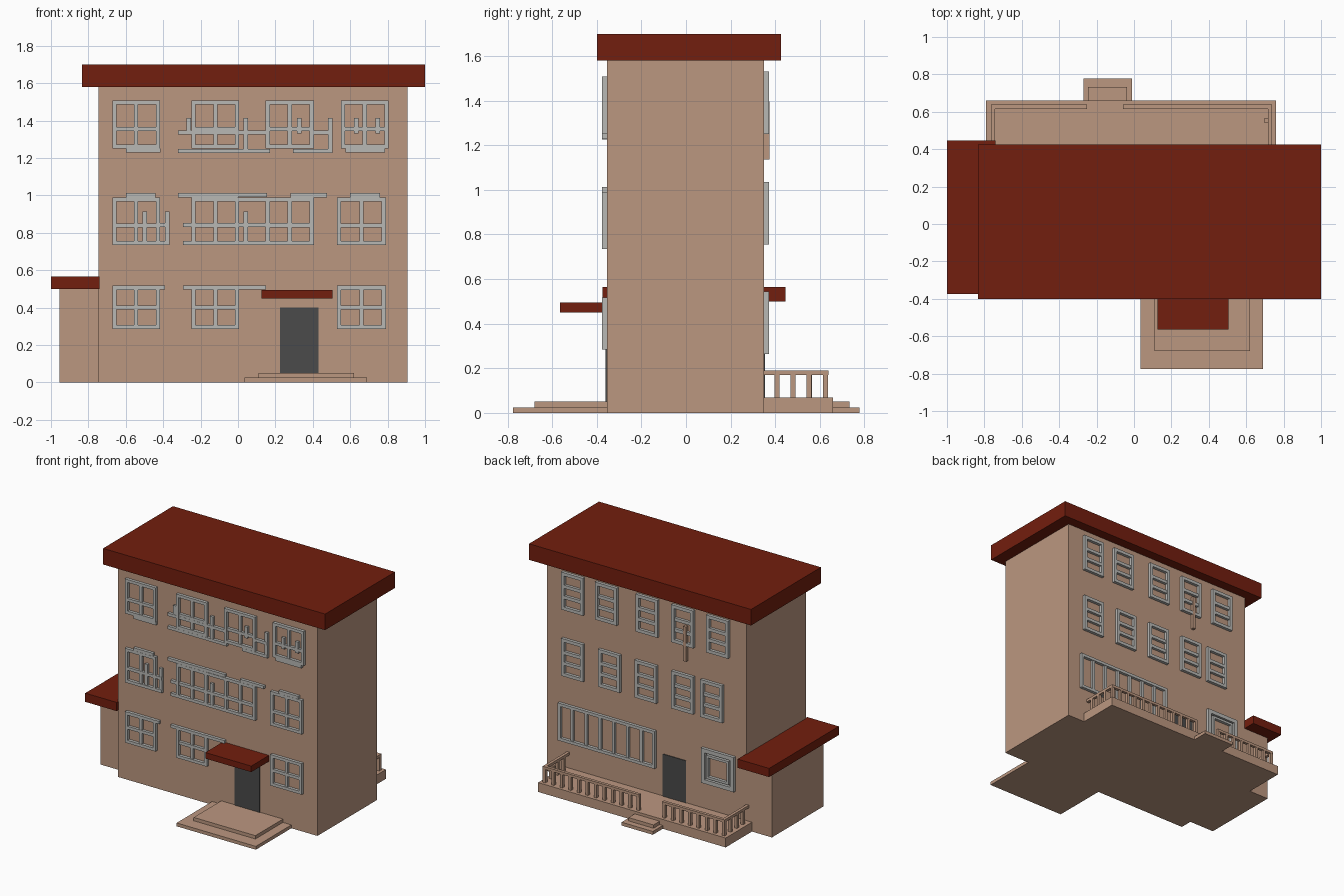
import bpy, bmesh
from mathutils import Matrix, Vector

if "Cube" in bpy.data.objects:
    bpy.data.objects.remove(bpy.data.objects["Cube"], do_unlink=True)


def material(name, rgb):
    m = bpy.data.materials.new(name)
    m.use_nodes = True
    m.diffuse_color = (*rgb, 1)
    bsdf = m.node_tree.nodes["Principled BSDF"]
    bsdf.inputs["Base Color"].default_value = (*rgb, 1)
    bsdf.inputs["Roughness"].default_value = 0.8
    return m


WALL = material("tan_plaster", (0.50, 0.31, 0.216))
ROOF = material("brick_red", (0.171, 0.013, 0.0044))
TRIM = material("light_grey", (0.48, 0.48, 0.46))
DOOR = material("charcoal", (0.069, 0.069, 0.069))


def boxes(name, mat, items):
    """One object from boxes given as (x0, x1, y0, y1, z0, z1)."""
    bm = bmesh.new()
    for x0, x1, y0, y1, z0, z1 in items:
        centre = Vector(((x0 + x1) / 2, (y0 + y1) / 2, (z0 + z1) / 2))
        size = Matrix.Diagonal((x1 - x0, y1 - y0, z1 - z0, 1))
        bmesh.ops.create_cube(bm, size=1, matrix=Matrix.Translation(centre) @ size)
    me = bpy.data.meshes.new(name)
    bm.to_mesh(me)
    bm.free()
    me.materials.append(mat)
    ob = bpy.data.objects.new(name, me)
    bpy.context.collection.objects.link(ob)
    return ob


FRONT, BACK = -0.355, 0.35


def span(side, depth):
    """y range of a plate lying on the front or back wall."""
    return (FRONT - depth, FRONT) if side == "front" else (BACK, BACK + depth)


def window(name, side, x0, x1, z0, z1, mullions=(), bars=(), t=0.022):
    y, yi = span(side, 0.022), span(side, 0.018)
    parts = [(x0, x1, *y, z0, z0 + t), (x0, x1, *y, z1 - t, z1),
             (x0, x0 + t, *y, z0 + t, z1 - t), (x1 - t, x1, *y, z0 + t, z1 - t)]
    parts += [(m - t / 2, m + t / 2, *yi, z0 + t, z1 - t) for m in mullions]
    parts += [(x0 + t, x1 - t, *span(side, 0.020), b - t / 2, b + t / 2) for b in bars]
    boxes(name, TRIM, parts)


# Main block, side annex and roofs
boxes("main_block", WALL, [(-0.745, 0.905, FRONT, BACK, 0, 1.585)])
boxes("main_roof", ROOF, [(-0.835, 1.0, -0.4, 0.425, 1.58, 1.70)])
boxes("annex", WALL, [(-0.955, -0.745, -0.26, BACK, 0, 0.505)])
boxes("annex_roof", ROOF, [(-1.0, -0.74, -0.375, 0.447, 0.5, 0.565)])

# Front entrance
boxes("front_door", DOOR, [(0.225, 0.43, FRONT - 0.005, FRONT, 0.05, 0.40)])
boxes("front_canopy", ROOF, [(0.125, 0.505, -0.565, FRONT, 0.45, 0.495)])
boxes("front_steps", WALL, [(0.035, 0.69, -0.775, FRONT, 0, 0.025),
                            (0.11, 0.62, -0.68, FRONT, 0.025, 0.05)])

# Front windows: three floors of two-by-two frames
columns = [(-0.672, -0.417), (-0.248, 0.006), (0.148, 0.405), (0.53, 0.79)]
floors = [("ground", 0.285, 0.517, 0.40), ("middle", 0.735, 0.99, 0.84),
          ("upper", 1.25, 1.508, 1.355)]
for floor, z0, z1, bar in floors:
    for i, (x0, x1) in enumerate(columns):
        if floor == "ground" and i == 2:
            continue
        if floor == "upper" and i == 3:
            x0, x1 = x0 + 0.02, x1 + 0.015
        window(f"front_window_{floor}_{i + 1}", "front", x0, x1, z0, z1,
               [(x0 + x1) / 2], [bar])


# Loose trim strips on the front: long rails (x0, x1, z) and uprights (x, z0, z1)
def trim(name, rails, uprights):
    y = span("front", 0.021)
    boxes(name, TRIM, [(a, b, *y, z, z + 0.022) for a, b, z in rails]
          + [(x, x + 0.024, *span("front", 0.019), z0, z1) for x, z0, z1 in uprights])


trim("upper_trim",
     [(-0.6, -0.415, 1.228), (-0.32, 0.17, 1.227), (-0.32, 0.17, 1.325),
      (0.295, 0.505, 1.227), (0.4, 0.505, 1.325), (0.575, 0.785, 1.228)],
     [(-0.275, 1.33, 1.415), (0.03, 1.245, 1.415), (0.315, 1.33, 1.415),
      (0.481, 1.245, 1.415), (0.62, 1.33, 1.415), (0.735, 1.33, 1.415)])
trim("middle_trim",
     [(-0.6, -0.44, 0.99), (-0.65, -0.367, 0.734), (-0.42, -0.367, 0.83),
      (-0.32, 0.0, 0.99), (-0.295, 0.4, 0.83), (-0.295, 0.4, 0.734),
      (-0.24, 0.4, 0.967), (-0.01, 0.155, 0.991), (0.28, 0.475, 0.99),
      (0.6, 0.76, 0.99)],
     [(-0.51, 0.75, 0.915), (-0.391, 0.75, 0.915), (0.03, 0.75, 0.915)])
trim("ground_trim", [(-0.65, -0.39, 0.496), (-0.295, 0.15, 0.496)], [])

# Back windows: tall narrow frames with two cross bars
back_rows = [("upper", 1.25, (0.592, 0.313, -0.023, -0.318, -0.607)),
             ("middle", 0.755, (0.592, 0.288, -0.014, -0.318, -0.558))]
for floor, z0, lefts in back_rows:
    for i, x0 in enumerate(lefts):
        window(f"back_window_{floor}_{i + 1}", "back", x0, x0 + 0.18, z0, z0 + 0.28,
               [], [z0 + 0.095, z0 + 0.175], 0.024)
window("back_long_window", "back", 0.0, 0.80, 0.265, 0.545,
       [0.8 * k / 7 for k in range(1, 7)])
window("back_small_window", "back", -0.655, -0.383, 0.265, 0.525, t=0.03)
window("back_small_window_sash", "back", -0.613, -0.425, 0.307, 0.483, t=0.018)
boxes("back_loose_upright", WALL, [(-0.262, -0.238, BACK, BACK + 0.024, 1.136, 1.396)])
boxes("back_door", DOOR, [(-0.247, -0.055, BACK, BACK + 0.005, 0.07, 0.385)])

# Back terrace and steps
boxes("terrace", WALL, [(-0.79, 0.76, BACK, 0.66, 0, 0.07)])
boxes("back_steps", WALL, [(-0.27, -0.012, 0.66, 0.777, 0, 0.025),
                           (-0.245, -0.038, 0.66, 0.733, 0.025, 0.05)])


# Terrace railings: an L of handrail with balusters on each half
def railing(name, corner, end, sign):
    w = 0.022
    inner = corner - sign * w
    rails = [(*sorted((corner, end)), 0.616, 0.638, 0.17, 0.19),
             (*sorted((corner, inner)), BACK, 0.616, 0.17, 0.19)]
    posts = []
    n = round(abs(end - corner) / 0.072)
    step = (abs(end - corner) - w) / n
    for k in range(n + 1):
        a = corner - sign * k * step
        posts.append((*sorted((a, a - sign * w)), 0.615, 0.637, 0.07, 0.17))
    for k in range(3):
        y = 0.397 + 0.072 * k
        posts.append((*sorted((corner, inner)), y, y + w, 0.07, 0.17))
    boxes(name, WALL, rails + posts)


railing("terrace_railing_left", 0.738, -0.06, 1)
railing("terrace_railing_right", -0.765, -0.25, -1)
boxes("spare_baluster", WALL, [(0.695, 0.717, 0.543, 0.565, 0.07, 0.17)])
